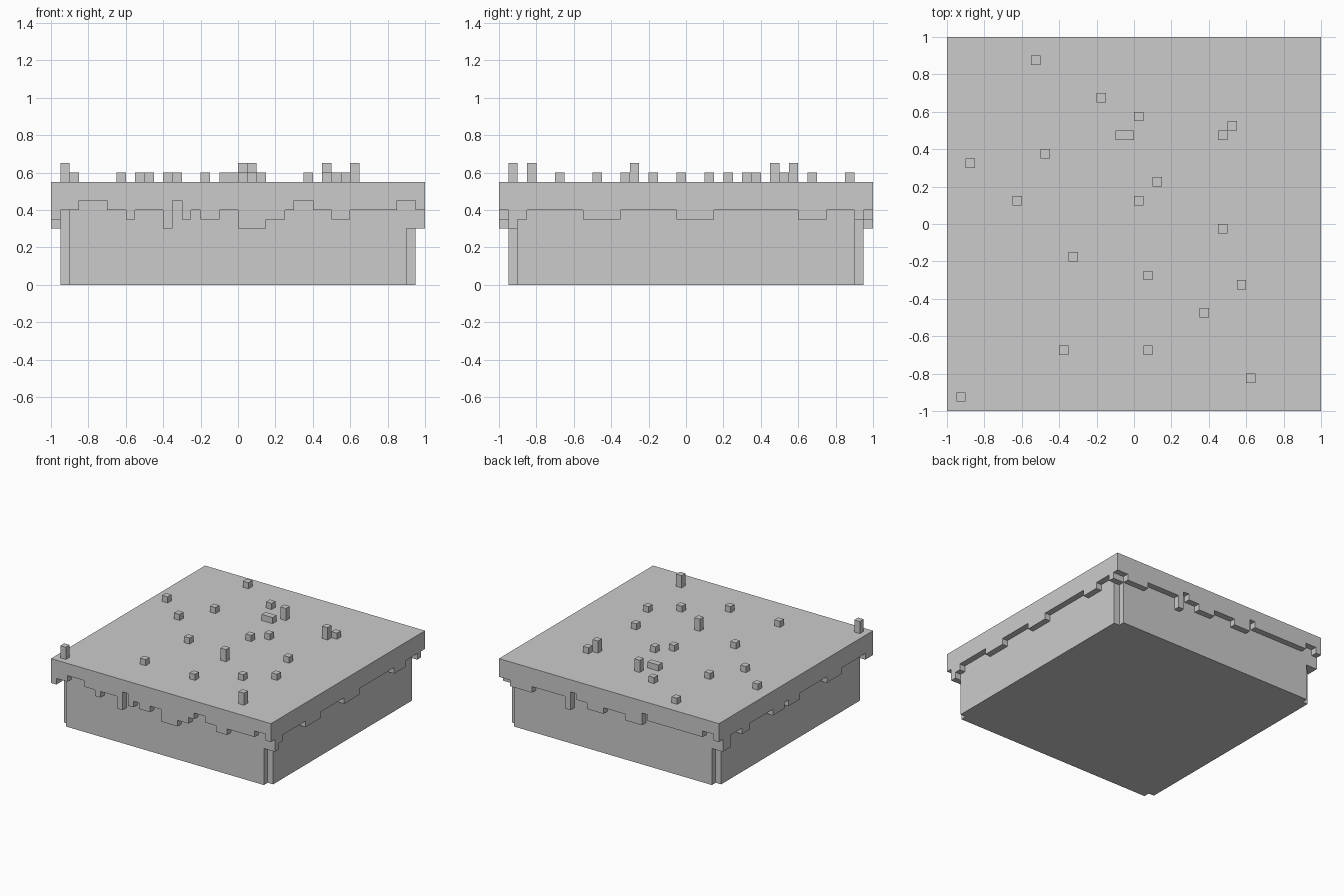
import bpy, bmesh
from mathutils import Matrix

if "Cube" in bpy.data.objects:
    bpy.data.objects.remove(bpy.data.objects["Cube"])

U = 0.05      # one voxel
TOP = 0.55    # top of the turf


def finish(bm, name):
    bmesh.ops.recalc_face_normals(bm, faces=bm.faces[:])
    me = bpy.data.meshes.new(name)
    bm.to_mesh(me)
    bm.free()
    ob = bpy.data.objects.new(name, me)
    bpy.context.collection.objects.link(ob)
    return ob


def add_box(bm, x0, x1, y0, y1, z0, z1):
    m = Matrix.Translation(((x0 + x1) / 2, (y0 + y1) / 2, (z0 + z1) / 2))
    m = m @ Matrix.Diagonal((x1 - x0, y1 - y0, z1 - z0, 1))
    bmesh.ops.create_cube(bm, size=1, matrix=m)


def prism(name, pts, offset):
    """Extrude a flat outline of 3D points along an offset."""
    bm = bmesh.new()
    face = bm.faces.new([bm.verts.new(p) for p in pts])
    ext = bmesh.ops.extrude_face_region(bm, geom=[face], use_keep_orig=True)
    bmesh.ops.translate(bm, vec=offset,
                        verts=[v for v in ext["geom"] if isinstance(v, bmesh.types.BMVert)])
    return finish(bm, name)


def fringe(name, start, steps, axis, side):
    """Stepped turf edge; steps are (end coordinate, bottom height)."""
    outline = [(start, TOP)]
    at = start
    for end, z in steps:
        outline += [(at, z), (end, z)]
        at = end
    outline.append((at, TOP))
    if axis == "x":
        return prism(name, [(a, side, z) for a, z in outline], (0, -side * U, 0))
    return prism(name, [(side, a, z) for a, z in outline], (-side * U, 0, 0))


# Earth body with one voxel cut from each vertical corner
a, b = 0.95, 0.9
quarter = [(a, -b), (a, b), (b, b), (b, a)]
half = quarter + [(-b, a), (-b, b), (-a, b)]
plan = half + [(-a, -b), (-b, -b), (-b, -a), (b, -a), (b, -b)]
prism("earth_body", [(x, y, 0) for x, y in plan], (0, 0, 0.45))

# Turf slab and the corner voxels hanging beneath it
bm = bmesh.new()
add_box(bm, -a, a, -a, a, 0.45, TOP)
for sx, sy, z in ((1, -1, 0.3), (-1, 1, 0.3), (1, 1, 0.35), (-1, -1, 0.4)):
    xs, ys = sorted((sx * a, sx * b)), sorted((sy * a, sy * b))
    add_box(bm, *xs, *ys, z, 0.45)
finish(bm, "turf_slab")

# Ragged hanging edges
fringe("front_turf_edge", -1, [
    (-.95, .35), (-.85, .4), (-.7, .45), (-.6, .4), (-.55, .35), (-.4, .4),
    (-.35, .3), (-.3, .45), (-.25, .35), (-.2, .4), (-.1, .35), (0, .4),
    (.15, .3), (.25, .35), (.3, .4), (.4, .45), (.5, .4), (.6, .35),
    (.85, .4), (.95, .45), (1, .4)], "x", -1)
fringe("back_turf_edge", -1, [
    (-.95, .4), (-.85, .45), (-.35, .4), (-.3, .45), (-.15, .35), (.05, .4),
    (.2, .35), (.3, .4), (.35, .45), (.4, .3), (.7, .4), (.9, .35),
    (1, .4)], "x", 1)
fringe("right_turf_edge", -.95, [
    (-.9, .3), (-.85, .35), (-.55, .4), (-.35, .35), (-.05, .4), (.15, .35),
    (.6, .4), (.75, .35), (.9, .4), (.95, .35)], "y", 1)
fringe("left_turf_edge", -.95, [
    (-.9, .35), (-.6, .4), (-.4, .35), (-.05, .4), (.1, .35), (.15, .4),
    (.3, .35), (.6, .4), (.7, .35), (.85, .4), (.95, .3)], "y", -1)

# Grass tufts: voxel column and row, short then tall
short = [(9, 37), (16, 33), (30, 30), (10, 27), (2, 26), (22, 24), (20, 22),
         (7, 22), (29, 19), (13, 16), (31, 13), (27, 10), (12, 6), (21, 6)]
tall = [(20, 31), (29, 29), (21, 14), (32, 3), (1, 1)]
bm = bmesh.new()
for cells, h in ((short, U), (tall, 2 * U)):
    for i, j in cells:
        x, y = -1 + i * U, -1 + j * U
        add_box(bm, x, x + U, y, y + U, TOP, TOP + h)
add_box(bm, -.1, 0, .45, .5, TOP, TOP + U)
finish(bm, "grass_tufts")
